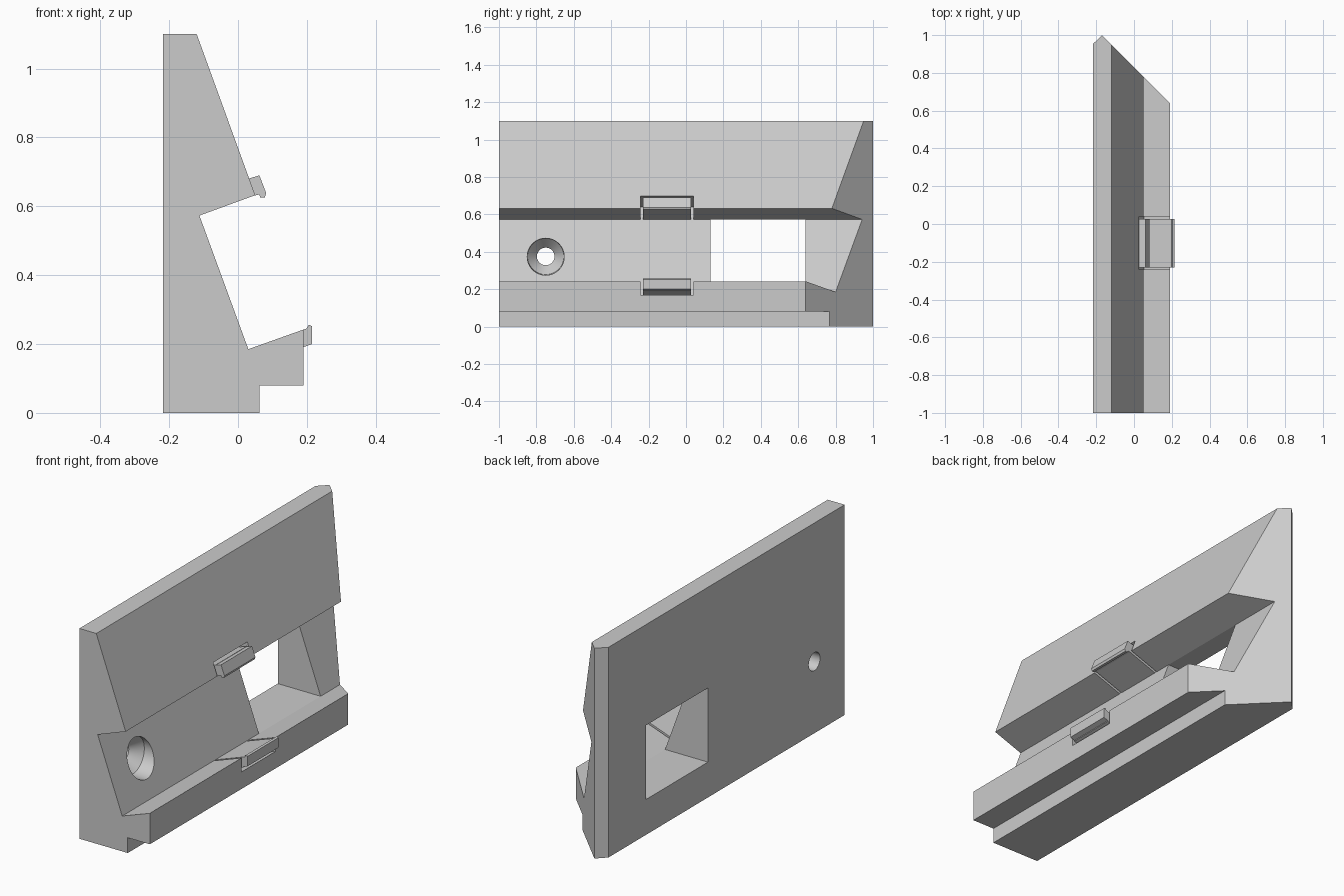
import bpy, bmesh, math
from mathutils import Vector

if "Cube" in bpy.data.objects:
    bpy.data.objects.remove(bpy.data.objects["Cube"], do_unlink=True)

GREY = (0.6, 0.6, 0.6, 1)
mat = bpy.data.materials.new("plain grey")
mat.use_nodes = True
mat.diffuse_color = GREY
mat.node_tree.nodes["Principled BSDF"].inputs["Base Color"].default_value = GREY


def add_object(name, bm):
    bmesh.ops.recalc_face_normals(bm, faces=bm.faces)
    mesh = bpy.data.meshes.new(name)
    bm.to_mesh(mesh)
    bm.free()
    mesh.materials.append(mat)
    ob = bpy.data.objects.new(name, mesh)
    bpy.context.collection.objects.link(ob)
    return ob


def prism(name, profile, y0, y1, cuts=()):
    """Extrude an xz profile along y, then trim it with planes."""
    bm = bmesh.new()
    face = bm.faces.new([bm.verts.new((x, y0, z)) for x, z in profile])
    ext = bmesh.ops.extrude_face_region(bm, geom=[face])["geom"]
    moved = [v for v in ext if isinstance(v, bmesh.types.BMVert)]
    bmesh.ops.translate(bm, verts=moved, vec=(0, y1 - y0, 0))
    for point, normal in cuts:
        geom = bm.verts[:] + bm.edges[:] + bm.faces[:]
        bmesh.ops.bisect_plane(bm, geom=geom, plane_co=point, plane_no=normal, clear_outer=True)
        bmesh.ops.holes_fill(bm, edges=[e for e in bm.edges if e.is_boundary])
    return add_object(name, bm)


def lathe_x(name, rings, y, z, steps=64):
    """Closed round cutter along x from (x, radius) rings."""
    bm = bmesh.new()
    loops = []
    for x, r in rings:
        angles = [2 * math.pi * i / steps for i in range(steps)]
        loops.append([bm.verts.new((x, y + r * math.cos(a), z + r * math.sin(a))) for a in angles])
    for a, b in zip(loops, loops[1:]):
        for i in range(steps):
            j = (i + 1) % steps
            bm.faces.new((a[i], a[j], b[j], b[i]))
    bm.faces.new(loops[0])
    bm.faces.new(loops[-1])
    return add_object(name, bm)


def subtract(target, cutter):
    mod = target.modifiers.new(cutter.name, "BOOLEAN")
    mod.operation = "DIFFERENCE"
    mod.solver = "EXACT"
    mod.object = cutter
    bpy.context.view_layer.objects.active = target
    bpy.ops.object.modifier_apply(modifier=mod.name)
    bpy.data.objects.remove(cutter, do_unlink=True)


# Jaw-shaped rail with a mitred end
rail = prism("rail", [
    (-0.218, 0), (0.062, 0), (0.062, 0.08), (0.19, 0.08), (0.19, 0.242), (0.03, 0.185),
    (-0.112, 0.573), (0.05, 0.632), (-0.12, 1.1), (-0.218, 1.1)], -1, 1,
    cuts=[(Vector((0.19, 0.64, 0)), Vector((1, 1, 0))),
          (Vector((-0.17, 1, 0)), Vector((-1, 1, 0)))])

# Rectangular window through the wall
window = [(-0.4, 0.185), (0.03, 0.185), (0.03, 0.573), (-0.4, 0.573)]
subtract(rail, prism("window_cutter", window, 0.13, 0.64))

# Countersunk screw hole
subtract(rail, lathe_x("screw_cutter", [
    (-0.4, 0.047), (-0.14, 0.047), (-0.085, 0.097), (0.1, 0.105)], -0.75, 0.375))

# Slits that free a sprung finger in each ledge
TILT = math.radians(20)


def slanted(origin, s0, s1, n0, n1):
    c, s = math.cos(TILT), math.sin(TILT)
    return [(origin[0] + c * u - s * n, origin[1] + s * u + c * n)
            for u, n in ((s0, n0), (s1, n0), (s1, n1), (s0, n1))]


for side, origin, sign in (("upper", (-0.112, 0.573), 1), ("lower", (0.03, 0.185), -1)):
    for y0, y1, n0 in ((-0.242, -0.229, -0.02), (0.027, 0.04, -0.02), (-0.242, 0.04, 0.053)):
        profile = slanted(origin, 0, 0.24, sign * n0, sign * 0.07)
        subtract(rail, prism(side + "_slit_cutter", profile, y0, y1))

# Hooked catches on the finger ends
prism("upper_catch", [(0.031, 0.68), (0.062, 0.69), (0.082, 0.638), (0.078, 0.626),
                      (0.065, 0.625), (0.061, 0.634), (0.049, 0.631)], -0.229, 0.027)
prism("lower_catch", [(0.188, 0.19), (0.215, 0.2), (0.215, 0.252), (0.205, 0.256),
                      (0.199, 0.245), (0.188, 0.241)], -0.229, 0.027)

# Smooth only the round hole
bpy.ops.object.select_all(action="DESELECT")
rail.select_set(True)
bpy.context.view_layer.objects.active = rail
bpy.ops.object.shade_smooth_by_angle(angle=math.radians(15))
